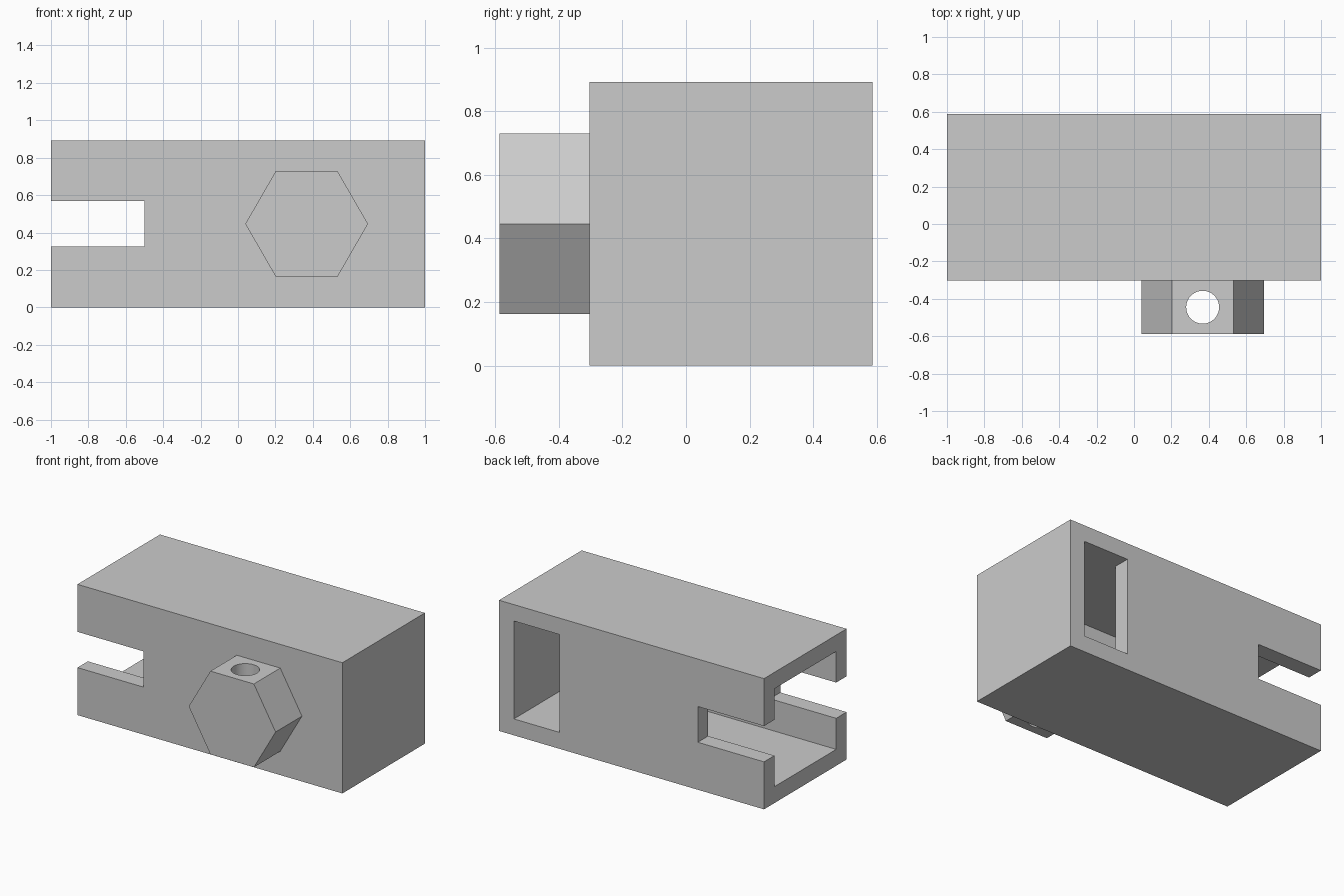
import bpy
import math
from mathutils import Matrix

old = bpy.data.objects.get("Cube")
if old:
    bpy.data.objects.remove(old, do_unlink=True)

# Single grey material
grey = bpy.data.materials.new("plain grey")
grey.use_nodes = True
COLOUR = (0.6, 0.6, 0.6, 1)
grey.diffuse_color = COLOUR
grey.node_tree.nodes["Principled BSDF"].inputs["Base Color"].default_value = COLOUR


def finish(name):
    obj = bpy.context.object
    obj.name = obj.data.name = name
    obj.data.materials.append(grey)
    return obj


def box(name, low, high):
    """Box spanning two opposite corners."""
    bpy.ops.mesh.primitive_cube_add(size=1)
    size = [h - l for l, h in zip(low, high)]
    centre = [(h + l) / 2 for l, h in zip(low, high)]
    bpy.context.object.data.transform(
        Matrix.Translation(centre) @ Matrix.Diagonal((*size, 1)))
    return finish(name)


def prism(name, sides, radius, depth, centre, rotation):
    bpy.ops.mesh.primitive_cylinder_add(
        vertices=sides, radius=radius, depth=depth, location=centre, rotation=rotation)
    return finish(name)


def cut(target, cutter):
    """Subtract the cutter and discard it."""
    cutter.hide_render = True
    mod = target.modifiers.new("cut", "BOOLEAN")
    mod.operation = "DIFFERENCE"
    mod.solver = "EXACT"
    mod.object = cutter
    bpy.context.view_layer.objects.active = target
    bpy.ops.object.modifier_apply(modifier=mod.name)
    bpy.data.objects.remove(cutter, do_unlink=True)


FRONT, BACK, HEIGHT, WALL = -0.303, 0.587, 0.892, 0.112
MID = HEIGHT / 2

# Hollow body, open at its right end
body = box("body", (-1, FRONT, 0), (1, BACK, HEIGHT))
cut(body, box("cavity_cutter", (-1.2, FRONT + WALL, WALL),
              (1 - WALL, BACK - WALL, HEIGHT - WALL)))

# Slot through the front and back walls at the open end
cut(body, box("slot_cutter", (-1.2, -1, MID - 0.122), (-0.5, 1, MID + 0.122)))

# Rectangular window in the back wall, flush with the cavity
cut(body, box("window_cutter", (0.545, BACK - WALL - 0.1, WALL),
              (1 - WALL, BACK + 0.1, HEIGHT - WALL)))

# Hexagonal boss on the front with a vertical hole
DEPTH = 0.284
boss_centre = (0.367, FRONT - DEPTH / 2, MID)
boss = prism("hexagonal_boss", 6, 0.328, DEPTH, boss_centre,
             (math.pi / 2, math.radians(30), 0))
cut(boss, prism("hole_cutter", 48, 0.088, 1, boss_centre, (0, 0, 0)))

# Round the hole wall while keeping the flat faces crisp
bpy.ops.object.select_all(action="DESELECT")
boss.select_set(True)
bpy.context.view_layer.objects.active = boss
bpy.ops.object.shade_smooth_by_angle(angle=math.radians(30))
